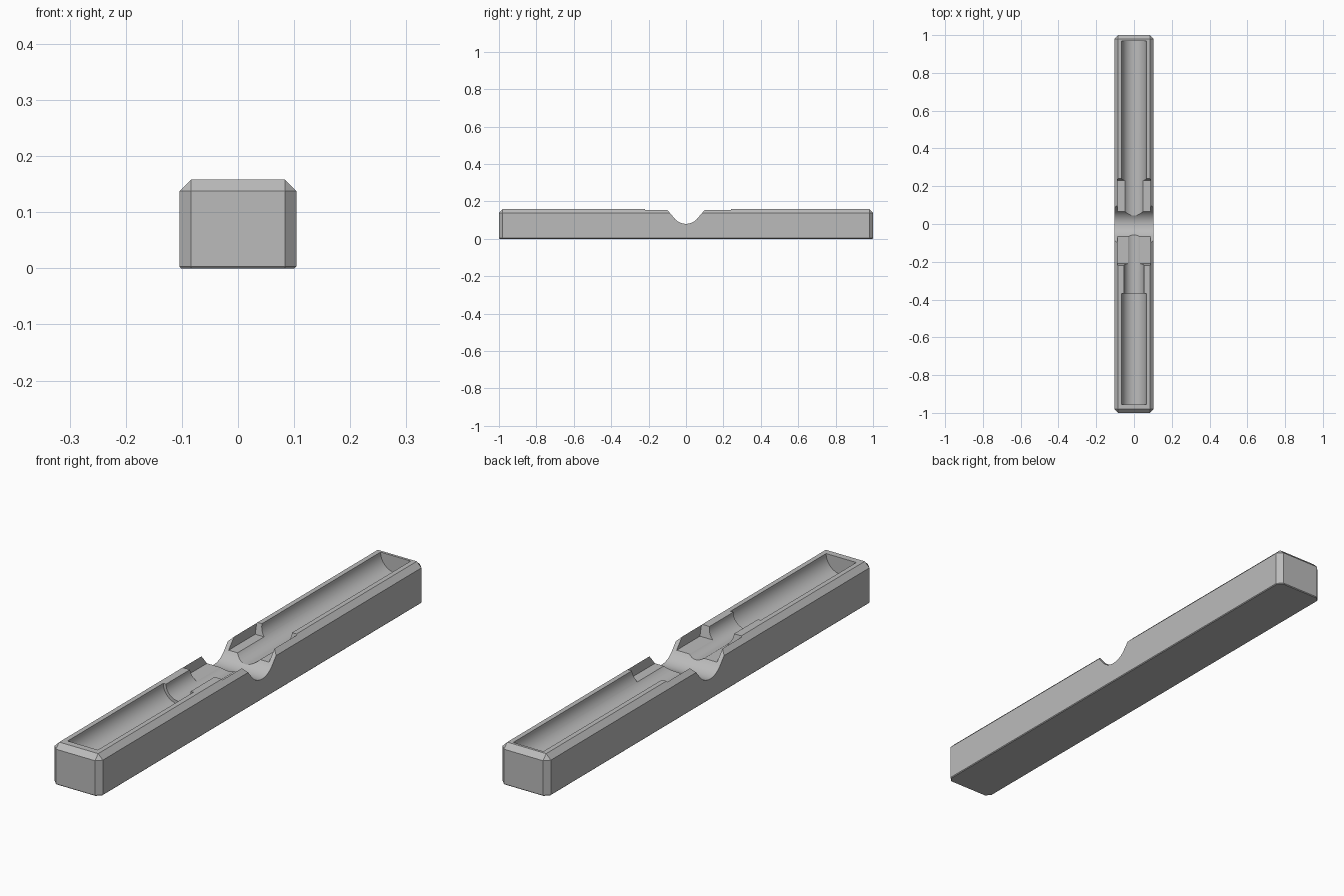
import bpy, bmesh, math

cube = bpy.data.objects.get("Cube")
if cube:
    bpy.data.objects.remove(cube, do_unlink=True)

HX, HY, H, C = 0.104, 1.0, 0.158, 0.02   # half width, half length, height, chamfer
FLOOR = 0.115                            # pocket floor height

grey = bpy.data.materials.new("plain grey")
grey.use_nodes = True
colour = (0.5, 0.5, 0.5, 1)
grey.diffuse_color = colour
grey.node_tree.nodes["Principled BSDF"].inputs["Base Color"].default_value = colour


def add_object(name, bm):
    bmesh.ops.recalc_face_normals(bm, faces=bm.faces)
    mesh = bpy.data.meshes.new(name)
    bm.to_mesh(mesh)
    bm.free()
    mesh.materials.append(grey)
    obj = bpy.data.objects.new(name, mesh)
    bpy.context.collection.objects.link(obj)
    return obj


def loft(name, rings):
    """Closed solid through rings of equal point count."""
    bm = bmesh.new()
    loops = [[bm.verts.new(p) for p in ring] for ring in rings]
    n = len(loops[0])
    for a, b in zip(loops, loops[1:]):
        for i in range(n):
            j = (i + 1) % n
            bm.faces.new((a[i], a[j], b[j], b[i]))
    bm.faces.new(loops[0])
    bm.faces.new(loops[-1])
    bmesh.ops.remove_doubles(bm, verts=bm.verts, dist=1e-5)
    return add_object(name, bm)


def outline(x, y, c, z):
    """Rectangle with corners cut by c."""
    return [(x - c, -y, z), (x, c - y, z), (x, y - c, z), (x - c, y, z),
            (c - x, y, z), (-x, y - c, z), (-x, c - y, z), (c - x, -y, z)]


def side_prism(name, half_width, profile):
    """Extrude a (y, z) profile across x."""
    return loft(name, [[(x, y, z) for y, z in profile] for x in (-half_width, half_width)])


def rod(name, radius, y0, y1, sides=64):
    """Round bar along y, centred on the top face."""
    turns = [2 * math.pi * (i + 0.5) / sides for i in range(sides)]
    return loft(name, [[(radius * math.cos(a), y, H + radius * math.sin(a))
                        for a in turns] for y in (y0, y1)])


# Tray body with chamfered corners and top rim
e = 0.003
body = loft("tray_body", [outline(HX - e, HY - e, C - e, 0), outline(HX, HY, C, e),
                          outline(HX, HY, C, H - C), outline(HX - C, HY - C, 0, H)])

# Cross notch: round bottom with flared sides
R, flare, top = 0.08, math.radians(50), 0.3
arc = [flare * (i / 16 - 1) for i in range(33)]
notch = [(R * math.sin(a), 0.08 + R * (1 - math.cos(a))) for a in arc]
y_end, z_end = notch[-1]
y_top = y_end + (top - z_end) / math.tan(flare)
notch = [(-y_top, top)] + notch + [(y_top, top)]

# Stepped pocket with slightly sloped ends
slope = 0.01 / (H - FLOOR)
rise = slope * (top - FLOOR)
pocket = [(-0.21, FLOOR), (0.23, FLOOR), (0.23 + rise, top), (-0.21 - rise, top)]

cutters = [
    rod("back_channel_cutter", 0.065, 0.0, 0.97),
    rod("front_channel_cutter", 0.065, -0.955, -0.367),
    rod("narrow_channel_cutter", 0.053, -0.5, 0.02),
    side_prism("pocket_cutter", 0.087, pocket),
    side_prism("notch_cutter", 0.3, notch),
]

# Cut the hollows out of the body
bpy.context.view_layer.objects.active = body
for cutter in cutters:
    mod = body.modifiers.new(cutter.name, 'BOOLEAN')
    mod.operation = 'DIFFERENCE'
    mod.solver = 'EXACT'
    mod.object = cutter
    bpy.ops.object.modifier_apply(modifier=mod.name)
for cutter in cutters:
    bpy.data.objects.remove(cutter, do_unlink=True)

# Smooth the round channels, keep the edges crisp
bpy.ops.object.select_all(action='DESELECT')
body.select_set(True)
bpy.ops.object.shade_smooth_by_angle(angle=math.radians(25))
